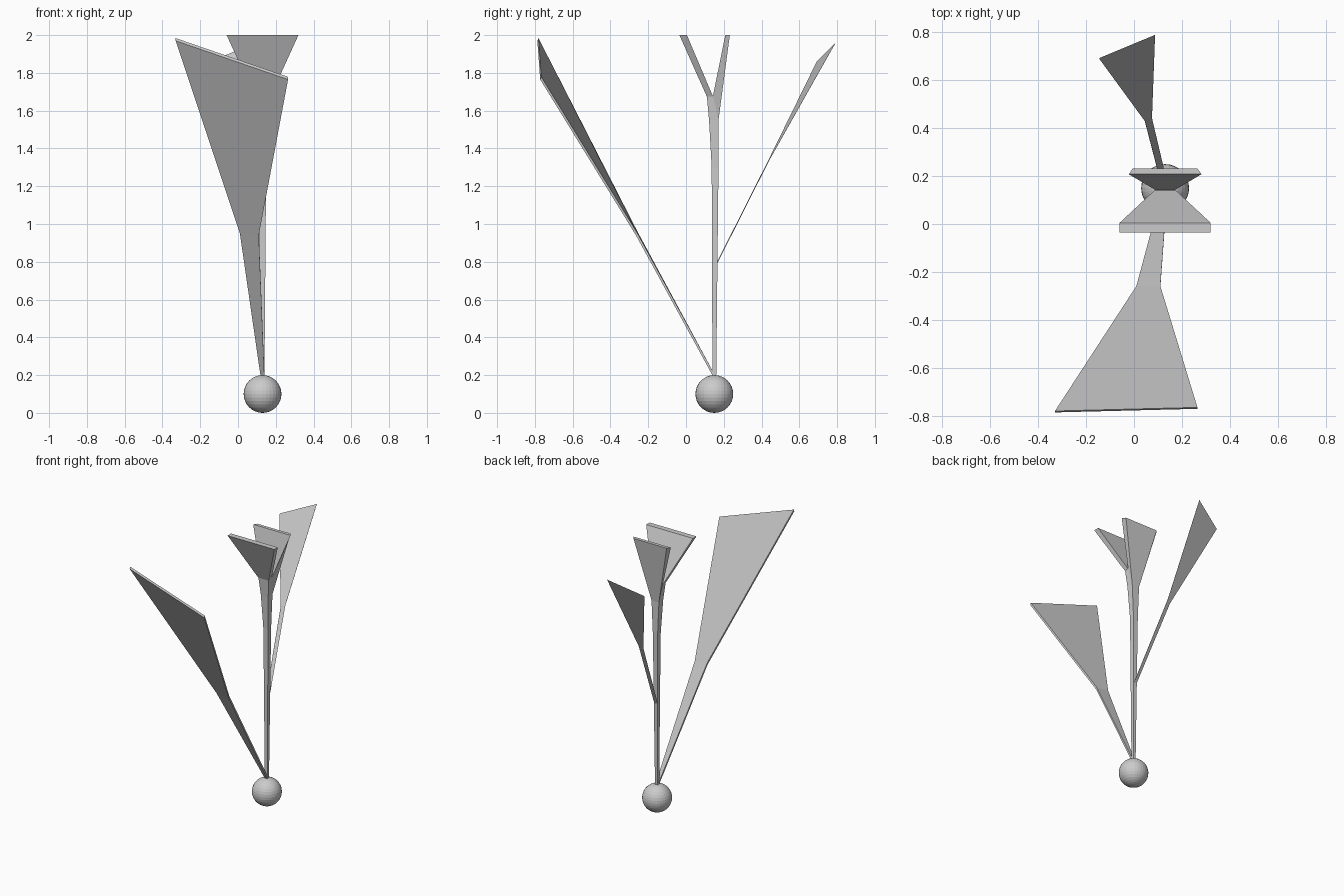
import bpy
from mathutils import Vector

cube = bpy.data.objects.get("Cube")
if cube:
    bpy.data.objects.remove(cube, do_unlink=True)

grey = bpy.data.materials.new("plain grey")
grey.use_nodes = True
colour = (0.6, 0.6, 0.6, 1)
grey.diffuse_color = colour
grey.node_tree.nodes["Principled BSDF"].inputs["Base Color"].default_value = colour

CX, CY = 0.13, 0.15


def loft(name, rings):
    """Join a series of four-point rings into a closed solid."""
    verts = [p for ring in rings for p in ring]
    faces = [(3, 2, 1, 0)]
    for r in range(0, len(verts) - 4, 4):
        for i in range(4):
            j = (i + 1) % 4
            faces.append((r + i, r + j, r + j + 4, r + i + 4))
    n = len(verts)
    faces.append((n - 4, n - 3, n - 2, n - 1))
    mesh = bpy.data.meshes.new(name)
    mesh.from_pydata(verts, [], faces)
    mesh.materials.append(grey)
    obj = bpy.data.objects.new(name, mesh)
    bpy.context.collection.objects.link(obj)
    return obj


def blade(name, edges, offset):
    """A thin leaf from pairs of edge points, thickened by an offset."""
    off = Vector(offset)
    rings = []
    for a, b in edges:
        a, b = Vector(a), Vector(b)
        rings.append([a, b, b + off, a + off])
    return loft(name, rings)


def bar(half, front, back, z_front, z_back=None, half_back=None):
    """A ring across the stem, symmetric in x."""
    zb = z_front if z_back is None else z_back
    hb = half if half_back is None else half_back
    return [(CX - half, front, z_front), (CX + half, front, z_front),
            (CX + hb, back, zb), (CX - hb, back, zb)]


# Round base
bpy.ops.mesh.primitive_uv_sphere_add(segments=32, ring_count=16, radius=0.1,
                                     location=(CX, CY, 0.1))
ball = bpy.context.object
ball.name = "base_ball"
ball.data.materials.append(grey)

# Upright stem
loft("stem", [bar(0.01, 0.14, 0.16, 0.19),
              bar(0.019, 0.136, 0.172, 1.3),
              bar(0.03, 0.122, 0.172, 1.55),
              bar(0.042, 0.11, 0.145, 1.68)])

# Two flared petals at the stem top
loft("front_petal", [bar(0.042, 0.11, 0.143, 1.675),
                     bar(0.19, -0.035, 0.005, 2.0)])
loft("back_petal", [bar(0.042, 0.143, 0.172, 1.68, 1.55, 0.03),
                    bar(0.152, 0.208, 0.232, 2.0, 2.0, 0.135)])

# Large leaf leaning forward
blade("front_leaf", [((0.12, 0.145, 0.19), (0.14, 0.145, 0.19)),
                     ((0.01, -0.265, 0.95), (0.11, -0.265, 0.94)),
                     ((-0.33, -0.787, 1.97), (0.265, -0.772, 1.765))],
      (0, 0.006, 0.014))

# Smaller leaf leaning back
blade("back_leaf", [((0.115, 0.16, 0.79), (0.14, 0.165, 0.79)),
                    ((0.045, 0.43, 1.325), (0.075, 0.44, 1.335)),
                    ((-0.145, 0.69, 1.855), (0.088, 0.787, 1.95))],
      (0, 0.003, 0.007))
